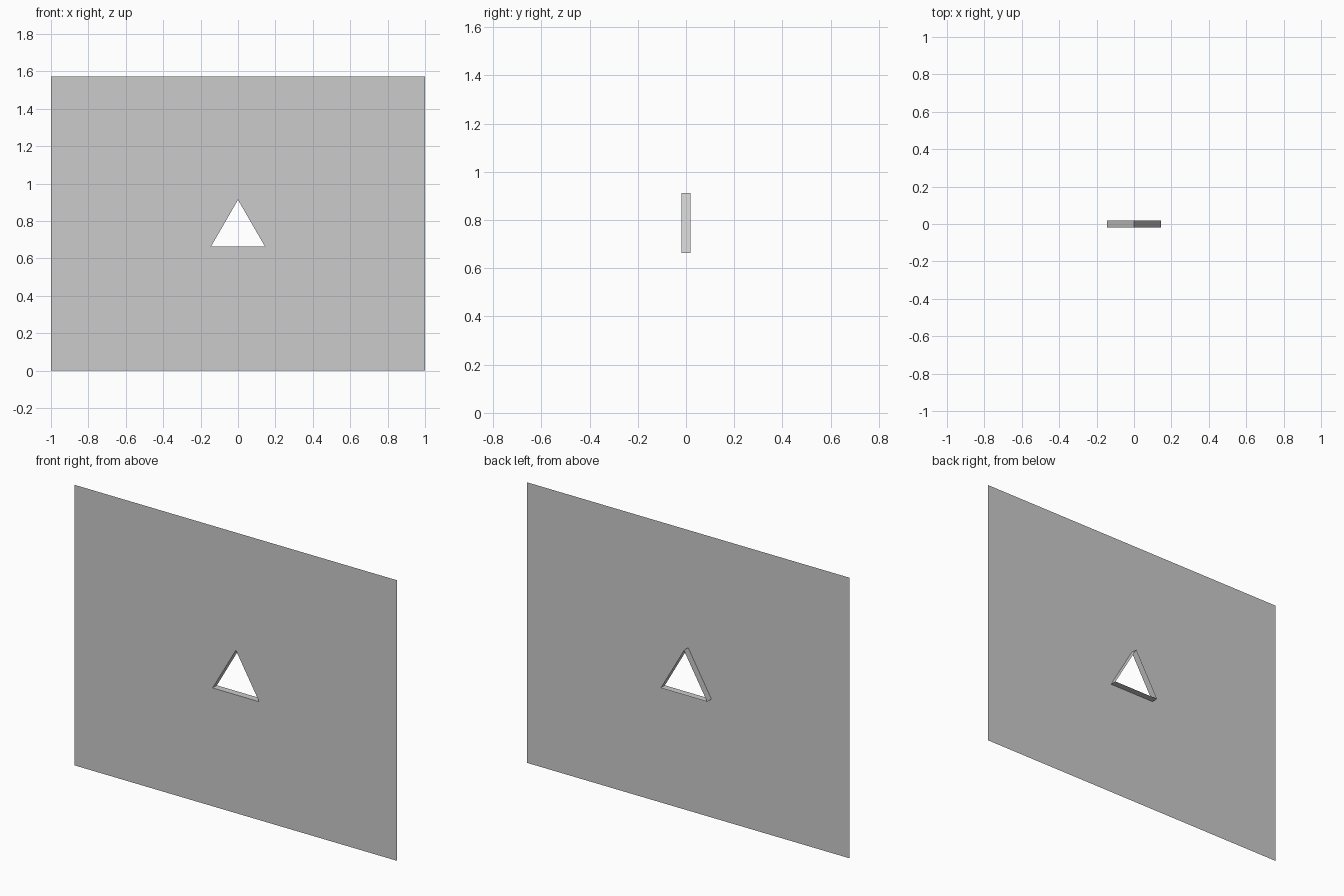
import bpy, bmesh, math

if "Cube" in bpy.data.objects:
    bpy.data.objects.remove(bpy.data.objects["Cube"])

WIDTH, HEIGHT = 2.0, 1.572
DEPTH = 0.019                 # half depth of the opening's reveal
RADIUS = 0.25 * 2 / 3         # circumradius of the triangular opening
CENTRE_Z = 0.663 + RADIUS / 2

bm = bmesh.new()

# Outer border and equilateral opening, both on the front plane
w = WIDTH / 2
bl, br, tr, tl = [bm.verts.new((x, -DEPTH, z))
                  for x, z in ((-w, 0), (w, 0), (w, HEIGHT), (-w, HEIGHT))]
left, right, apex = [bm.verts.new((RADIUS * math.cos(math.radians(a)), -DEPTH,
                                   CENTRE_Z + RADIUS * math.sin(math.radians(a))))
                     for a in (210, 330, 90)]

# Thin wall sheet around the opening
for loop in ((bl, br, right, left), (br, tr, apex, right),
             (tr, tl, apex), (tl, bl, left, apex)):
    bm.faces.new(loop)

# Open tunnel running back from the opening's rim
rim = [bm.edges.get(pair) for pair in ((left, right), (right, apex), (apex, left))]
new = bmesh.ops.extrude_edge_only(bm, edges=rim)["geom"]
bmesh.ops.translate(bm, vec=(0, 2 * DEPTH, 0),
                    verts=[g for g in new if isinstance(g, bmesh.types.BMVert)])

mesh = bpy.data.meshes.new("wall_with_triangular_opening")
bm.to_mesh(mesh)
bm.free()
wall = bpy.data.objects.new("wall_with_triangular_opening", mesh)
bpy.context.collection.objects.link(wall)
